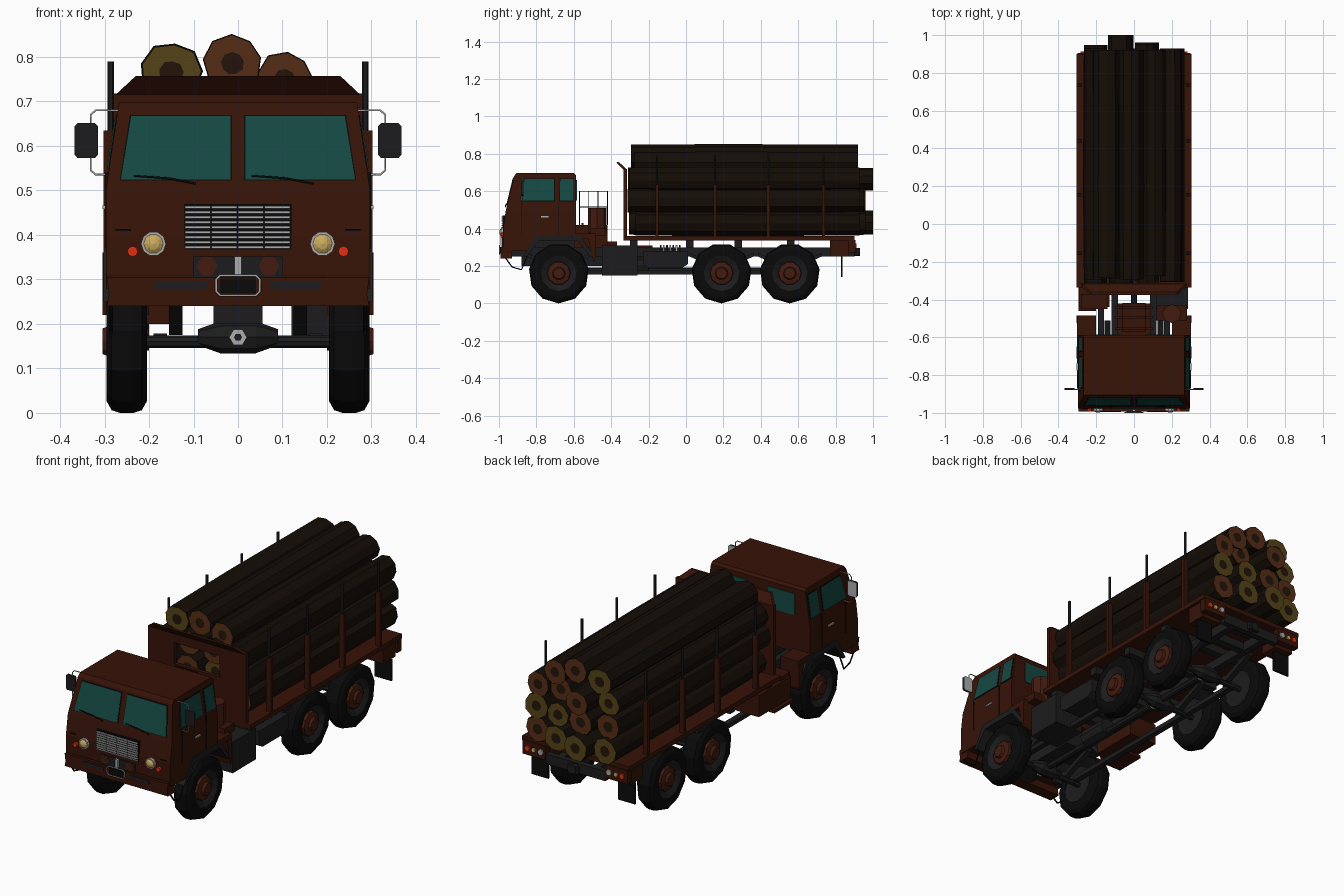
import bpy, bmesh, math, random

if "Cube" in bpy.data.objects:
    bpy.data.objects.remove(bpy.data.objects["Cube"])
random.seed(4)

def mat(name, r, g, b):
    m = bpy.data.materials.new(name)
    m.diffuse_color = (r, g, b, 1)
    m.use_nodes = True
    m.node_tree.nodes["Principled BSDF"].inputs["Base Color"].default_value = m.diffuse_color
    return m

RED = mat("red_paint", .038, .0065, .0022)
HUB = mat("hub_red", .055, .011, .005)
DARK = mat("dark_metal", .012, .012, .013)
BLACK = mat("black_rubber", .003, .003, .003)
GLASS = mat("glass", .008, .066, .056)
STEEL = mat("steel", .42, .42, .42)
LAMP = mat("lamp_yellow", .6, .42, .12)
LENS = mat("lens_red", .75, .03, .006)
BARK = mat("bark", .007, .004, .002)
CORE = mat("heartwood", .016, .007, .003)
ENDS = [mat("cut_yellow", .09, .056, .009), mat("cut_brown", .09, .026, .008)]

def finish(name, bm, mats):
    bmesh.ops.recalc_face_normals(bm, faces=bm.faces)
    me = bpy.data.meshes.new(name)
    bm.to_mesh(me)
    bm.free()
    for m in mats:
        me.materials.append(m)
    ob = bpy.data.objects.new(name, me)
    bpy.context.collection.objects.link(ob)
    return ob

def solid(name, a, b, m):
    """Closed solid between two matching outlines."""
    bm = bmesh.new()
    A, B = [bm.verts.new(p) for p in a], [bm.verts.new(p) for p in b]
    bm.faces.new(A)
    bm.faces.new(B)
    for i in range(len(A)):
        j = (i + 1) % len(A)
        bm.faces.new((A[i], A[j], B[j], B[i]))
    return finish(name, bm, [m])

def side_prism(name, pts, x0, x1, m):
    return solid(name, [(x0, y, z) for y, z in pts], [(x1, y, z) for y, z in pts], m)

def front_prism(name, pts, y0, y1, m):
    return solid(name, [(x, y0, z) for x, z in pts], [(x, y1, z) for x, z in pts], m)

def box(name, x0, x1, y0, y1, z0, z1, m):
    return side_prism(name, [(y0, z0), (y1, z0), (y1, z1), (y0, z1)], x0, x1, m)

def lathe(name, prof, n, mats, loc, axis='x', rot=0, jit=0):
    """Revolve (along, radius) profile; one material per strip if several are given."""
    bm = bmesh.new()
    ph = [1 + random.uniform(-jit, jit) for _ in range(n)]
    rings = []
    for t, r in prof:
        ring = []
        for k in range(n):
            a = math.tau * k / n + rot
            u, v = r * ph[k] * math.cos(a), r * ph[k] * math.sin(a)
            p = {'x': (t, u, v), 'y': (u, t, v), 'z': (u, v, t)}[axis]
            ring.append(bm.verts.new([p[i] + loc[i] for i in range(3)]))
        rings.append(ring)
    for s in range(len(rings) - 1):
        for k in range(n):
            j = (k + 1) % n
            f = bm.faces.new((rings[s][k], rings[s][j], rings[s + 1][j], rings[s + 1][k]))
            f.material_index = s if len(mats) > 1 else 0
    bmesh.ops.remove_doubles(bm, verts=bm.verts, dist=1e-5)
    return finish(name, bm, mats)

def rod(name, a, b, r, n, m, loc, axis='x'):
    return lathe(name, [(a, 0), (a, r), (b, r), (b, 0)], n, [m], loc, axis)

def tube(name, pts, r, m, cyclic=False):
    cu = bpy.data.curves.new(name, 'CURVE')
    cu.dimensions = '3D'
    cu.bevel_depth, cu.bevel_resolution = r, 1
    sp = cu.splines.new('POLY')
    sp.points.add(len(pts) - 1)
    for q, p in zip(sp.points, pts):
        q.co = (*p, 1)
    sp.use_cyclic_u = cyclic
    cu.materials.append(m)
    ob = bpy.data.objects.new(name, cu)
    bpy.context.collection.objects.link(ob)
    bpy.ops.object.select_all(action='DESELECT')
    ob.select_set(True)
    bpy.context.view_layer.objects.active = ob
    bpy.ops.object.convert(target='MESH')

# Cab: straight lower body, tapered upper body
hw = lambda z: .297 - (z - .5) * .15
fy = lambda z: -.963 + (z - .5) * .24
side_prism("cab_lower", [(-.978, .31), (-.978, .4), (-.963, .5), (-.588, .5), (-.588, .36),
           (-.80, .36), (-.85, .28), (-.97, .28)], -.297, .297, RED)
up = [(fy(.5), .5), (fy(.68), .68), (-.905, .698), (-.6, .698), (-.588, .685), (-.588, .5)]
solid("cab_upper", [(-hw(z), y, z) for y, z in up], [(hw(z), y, z) for y, z in up], RED)
for s in (-1, 1):
    # windscreen panes with dark seal behind
    for nm, e, d, m in (("windscreen_seal", .003, .002, BLACK), ("windscreen", 0, .004, GLASS)):
        q = [(.017 - e, .525 - e), (.263 + e, .525 - e), (.24 + e, .667 + e), (.017 - e, .667 + e)]
        solid(nm, [(s * x, fy(z) - d, z) for x, z in q], [(s * x, fy(z) + .01, z) for x, z in q], m)
    # door and quarter windows
    for y0, y1, y2 in ((-.885, -.705, -.862), (-.675, -.602, -.672)):
        for e, d, m in ((.004, .002, BLACK), (0, .004, GLASS)):
            q = [(y0 - e, .55 - e), (y1 + e, .55 - e), (y1 + e, .665 + e), (y2 - e, .665 + e)]
            solid("side_window", [(s * (hw(z) + d), y, z) for y, z in q],
                  [(s * (hw(z) - .01), y, z) for y, z in q], m)
    box("rear_window", s * .06, s * .21, -.595, -.584, .55, .66, GLASS)
    box("door_handle", s * .29, s * .304, -.775, -.735, .458, .466, STEEL)
    for y in (-.88, -.685):
        box("door_seam", s * .29, s * .2985, y, y + .003, .37, .54, BLACK)
    # mirrors on wire brackets
    tube("mirror_bracket", [(s * .265, -.875, .68), (s * .32, -.875, .68), (s * .331, -.875, .67),
         (s * .331, -.875, .545), (s * .32, -.875, .536), (s * .29, -.875, .536)], .0025, STEEL)
    outline = [(s * x, z) for x, z in ((.315, .58), (.321, .573), (.361, .573), (.367, .58),
               (.367, .645), (.361, .651), (.321, .651), (.315, .645))]
    front_prism("mirror", outline, -.88, -.869, DARK)
    front_prism("mirror_glass", outline, -.869, -.867, STEEL)
    # lamps, wipers, bumper slots
    rod("headlight_rim", -.99, -.96, .028, 10, STEEL, (s * .19, 0, .38), 'y')
    lathe("headlight", [(-.999, 0), (-.996, .013), (-.988, .025), (-.97, .025)], 10, [LAMP], (s * .19, 0, .38), 'y')
    rod("indicator", -.992, -.96, .012, 8, LENS, (s * .237, 0, .363), 'y')
    box("vent_slot", s * .24, s * .275, -.98, -.965, .409, .413, BLACK)
    box("bumper_slot", s * .07, s * .188, -.995, -.97, .276, .294, DARK)
    x = .17 if s > 0 else -.095
    tube("wiper", [(x, -.966, .515), (x - .06, -.964, .527), (x - .14, -.96, .533)], .0025, BLACK)
    rod("tow_boss", -.985, -.955, .024, 6, HUB, (s * .07, 0, .33), 'y')
    # wheel-arch fenders, entry step loop
    side_prism("fender", [(-.87, .25), (-.80, .365), (-.57, .365), (-.49, .25), (-.51, .25), (-.58, .335),
               (-.785, .335), (-.85, .25)], s * .2, s * .302, DARK)
    box("fender_top", s * .2, s * .302, -.6, -.485, .345, .375, RED)
    side_prism("rear_fender_flap", [(-.525, .35), (-.485, .35), (-.485, .24), (-.495, .22)], s * .2, s * .305, RED)
    tube("step_loop", [(s * .285, -.97, .25), (s * .285, -.93, .195), (s * .285, -.88, .18), (s * .285, -.85, .25)], .004, BLACK)

# Grille
box("grille_back", -.12, .12, -.981, -.962, .367, .47, BLACK)
for i in range(4):
    for k in range(9):
        x, z = -.119 + i * .0595, .37 + k * .0112
        box("grille_slat", x, x + .057, -.986, -.975, z, z + .005, STEEL)
# Bumper and towing bracket
front_prism("bumper", [(-.295, .305), (-.29, .265), (-.295, .24), (.295, .24), (.29, .265), (.295, .305)], -.992, -.93, RED)
box("front_recess", -.1, .1, -.983, -.95, .305, .352, DARK)
box("tow_opening", -.04, .04, -.995, -.95, .268, .302, BLACK)
tube("tow_ring", [(x, -.997, z) for x, z in ((-.04, .264), (.04, .264), (.049, .273), (.049, .3), (.04, .309),
     (-.04, .309), (-.049, .3), (-.049, .273))], .003, STEEL, True)
box("tow_pin", -.008, .008, -.992, -.97, .31, .352, STEEL)

# Engine deck, air intake and guard rail behind the cab
box("engine_deck", -.09, .09, -.6, -.42, .3, .42, RED)
for y in (-.56, -.5, -.45):
    box("deck_rib", -.1, .1, y, y + .012, .41, .43, RED)
rod("air_filter", .38, .51, .05, 8, HUB, (.2, -.475, 0), 'z')
box("air_filter_bracket", .12, .28, -.51, -.43, .36, .4, RED)
box("left_locker", -.28, -.14, -.45, -.37, .2, .33, RED)
for z in (.515, .6):
    tube("guard_rail", [(-.06, -.57, z), (-.06, -.42, z), (.06, -.42, z), (.06, -.57, z)], .0025, BLACK, True)
for x in (-.06, .06):
    for y in (-.57, -.52, -.47, -.42):
        tube("guard_post", [(x, y, .42), (x, y, .6)], .0025, BLACK)

# Chassis rails, cross members, side boxes
for s in (-1, 1):
    box("chassis_rail", s * .085, s * .12, -.95, .9, .25, .298, DARK)
    box("link_bar", s * .16, s * .19, -.66, .56, .155, .178, DARK)
for y in (-.9, -.3, -.02, .37, .72, .88):
    box("cross_member", -.1, .1, y - .02, y + .02, .255, .297, DARK)
for y in (-.28, .02, .28, .56, .8):
    box("bed_crossbeam", -.28, .28, y - .02, y + .02, .297, .336, DARK)
box("engine_block", -.055, .055, -.88, -.45, .2, .36, DARK)
box("battery_box", .12, .285, -.45, -.26, .15, .31, DARK)
side_prism("fuel_tank", [(-.23, .21), (-.2, .19), (-.02, .19), (.01, .21), (.01, .28), (-.23, .28)], .12, .28, DARK)
for k in range(7):
    box("exhaust_fin", .13, .24, -.14 + k * .017, -.131 + k * .017, .275, .312, STEEL if k % 2 else DARK)
box("left_tool_box", -.29, -.13, -.44, -.18, .2, .31, RED)
box("left_step", -.295, -.2, -.46, -.3, .175, .19, RED)
rod("drive_shaft", -.68, .555, .016, 8, DARK, (0, 0, .175), 'y')
rod("gearbox", -.36, -.2, .045, 8, DARK, (0, 0, .2), 'y')

# Axles, springs and wheels
tyre = [(-.045, .095), (-.045, .135), (-.034, .155), (-.015, .161), (.015, .161), (.034, .155), (.045, .135), (.045, .095)]
for y in (-.68, .19, .555):
    rod("axle", -.23, .23, .014, 8, DARK, (0, y, .16))
    lathe("differential", [(-.09, 0), (-.09, .018), (-.04, .036), (.04, .036), (.09, .018), (.09, 0)], 8, [DARK], (0, y, .17))
    rod("differential_bolt", y - .05, y - .03, .02, 6, STEEL, (0, 0, .17), 'y')
    rod("differential_bolt_centre", y - .054, y - .03, .009, 6, DARK, (0, 0, .17), 'y')
    for s in (-1, 1):
        side_prism("leaf_spring", [(y - .17, .25), (y, .175), (y + .17, .25), (y + .17, .268), (y, .205), (y - .17, .268)],
                   s * .125, s * .155, DARK)
        c = (s * .25, y, .161)
        lathe("tyre", tyre, 11, [BLACK], c, rot=.14)
        lathe("rim", [(-s * .035, 0), (-s * .035, .08), (-s * .04, .1), (s * .042, .1), (s * .035, .085),
              (s * .022, .06), (s * .022, 0)], 11, [DARK], c, rot=.14)
        lathe("hub", [(s * .02, .064), (s * .036, .06), (s * .042, .035), (s * .055, .03), (s * .055, 0)], 10, [HUB], c)

# Load bed, headboard with window, stakes
box("bed", -.305, .305, -.335, .9, .336, .36, RED)
for s in (-1, 1):
    box("headboard_side", s * .13, s * .28, -.335, -.315, .36, .718, RED)
    for y in (-.155, .155, .44, .735):
        box("stake", s * .276, s * .302, y - .009, y + .009, .345, .635, RED)
        rod("stake_post", .63, .79, .007, 6, DARK, (s * .286, y, 0), 'z')
box("headboard_lower", -.13, .13, -.335, -.315, .36, .56, RED)
box("headboard_upper", -.13, .13, -.335, -.315, .67, .718, RED)
solid("headboard_visor", [(-.275, -.335, .715), (.275, -.335, .715), (.275, -.315, .715), (-.275, -.315, .715)],
      [(-.23, -.375, .757), (.23, -.375, .757), (.23, -.36, .757), (-.23, -.36, .757)], RED)

# Tail: lamp boxes, mudflaps, hitch
for s in (-1, 1):
    box("lamp_box", s * .18, s * .29, .77, .87, .25, .336, RED)
    box("tail_panel", s * .17, s * .3, .87, .905, .27, .34, RED)
    for x, r, m in ((.195, .015, STEEL), (.235, .011, LAMP), (.27, .014, LENS)):
        rod("tail_lamp", .9, .912, r, 8, m, (s * x, 0, .305), 'y')
    box("mudflap", s * .2, s * .295, .828, .838, .14, .25, BLACK)
box("rear_beam", -.17, .17, .87, .9, .25, .3, DARK)
rod("hitch", .88, .93, .022, 8, DARK, (0, 0, .275), 'y')
box("hitch_jaw", -.03, .03, .91, .925, .255, .295, DARK)

# Log pile
pile = [(x, .43, .068) for x in (-.2, -.067, .07, .2)] + [(x, .55, .066) for x in (-.205, -.07, .065, .205)]
pile += [(x, .665, .064) for x in (-.2, -.075, .075, .195)]
pile += [(-.15, .764, .068), (-.012, .785, .064), (.105, .748, .063)]
for i, (x, z, r) in enumerate(pile):
    y0, y1 = random.uniform(-.315, -.27), random.uniform(.91, .965) if i < 12 else .92
    if i in (1, 9):
        y1 = 1.0
    w = ENDS[(i * 7 // 3) % 2] if i < 12 else ENDS[0 if i == 12 else 1]
    R, e = r * random.uniform(.92, 1.0), r * .4
    lathe("log", [(y0, 0), (y0, e), (y0, R), (y0 * .6 + y1 * .4, r * 1.02), (y1, R), (y1, e), (y1, 0)], 9,
          [CORE, w, BARK, BARK, w, CORE], (x, 0, z), 'y', random.random(), .05)
